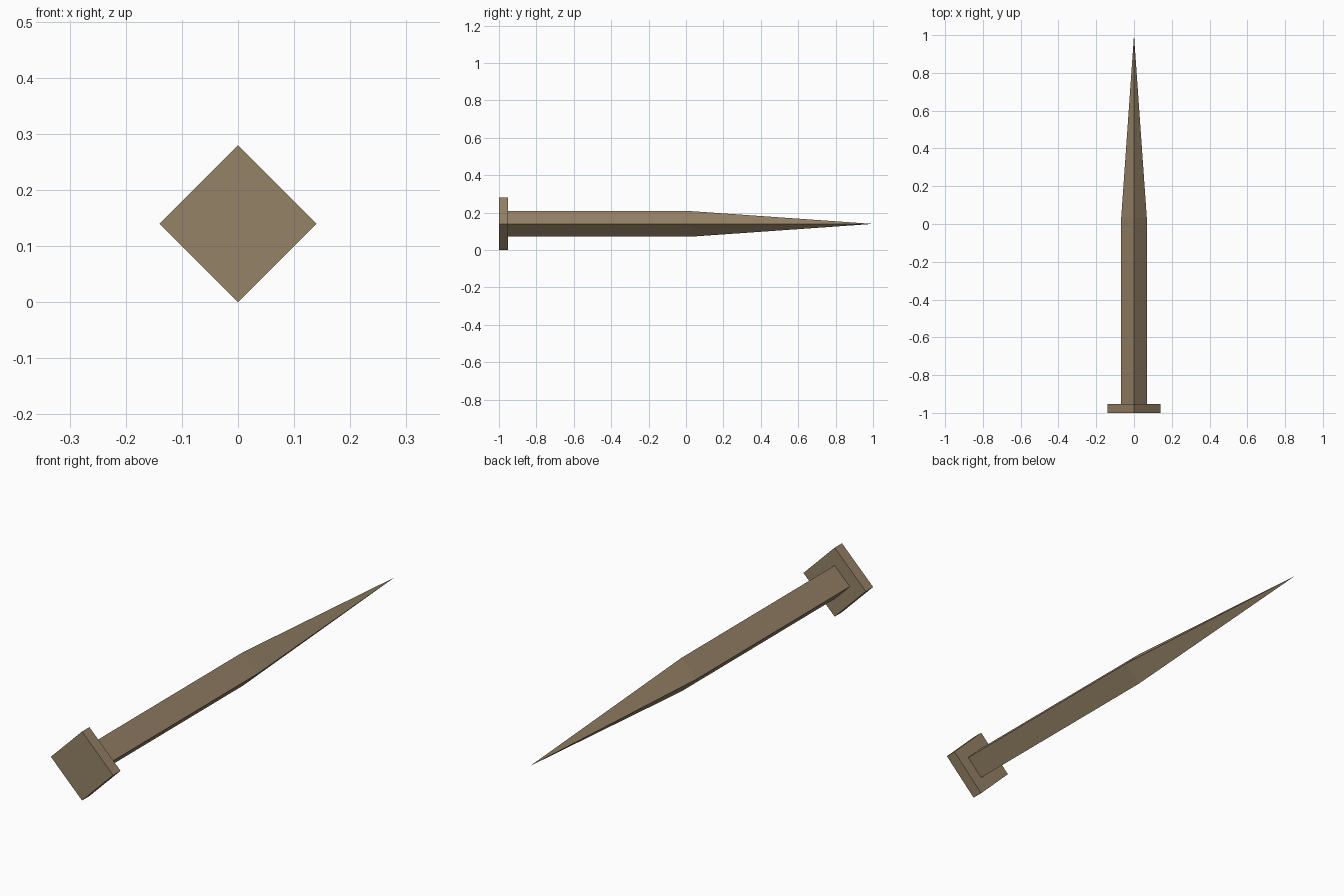
import bpy, bmesh, math

if "Cube" in bpy.data.objects:
    bpy.data.objects.remove(bpy.data.objects["Cube"])

ZC = 0.14  # height of the nail's axis

mat = bpy.data.materials.new("dull brown iron")
mat.diffuse_color = (0.30, 0.223, 0.133, 1)
mat.use_nodes = True
mat.node_tree.nodes["Principled BSDF"].inputs["Base Color"].default_value = mat.diffuse_color


def diamond_loft(name, sections):
    """Loft diamond sections (y, radius) along y; radius 0 makes a point."""
    bm = bmesh.new()
    rings = []
    for y, r in sections:
        n = 4 if r > 0 else 1
        rings.append([bm.verts.new((r * math.cos(i * math.pi / 2), y,
                                    ZC + r * math.sin(i * math.pi / 2)))
                      for i in range(n)])
    for a, b in zip(rings, rings[1:]):
        for i in range(4):
            j = (i + 1) % 4
            if len(b) == 1:
                bm.faces.new((a[i], a[j], b[0]))
            else:
                bm.faces.new((a[i], a[j], b[j], b[i]))
    for ring in (rings[0], rings[-1]):
        if len(ring) == 4:
            bm.faces.new(ring)
    bmesh.ops.recalc_face_normals(bm, faces=bm.faces)
    me = bpy.data.meshes.new(name)
    bm.to_mesh(me)
    bm.free()
    me.materials.append(mat)
    ob = bpy.data.objects.new(name, me)
    bpy.context.collection.objects.link(ob)
    return ob


# Square head plate, standing on its corner
diamond_loft("nail_head", [(-1.0, 0.14), (-0.953, 0.14)])
# Square shaft, straight and then tapering to a point
diamond_loft("nail_shaft", [(-0.953, 0.068), (0.03, 0.068), (1.0, 0.0)])
